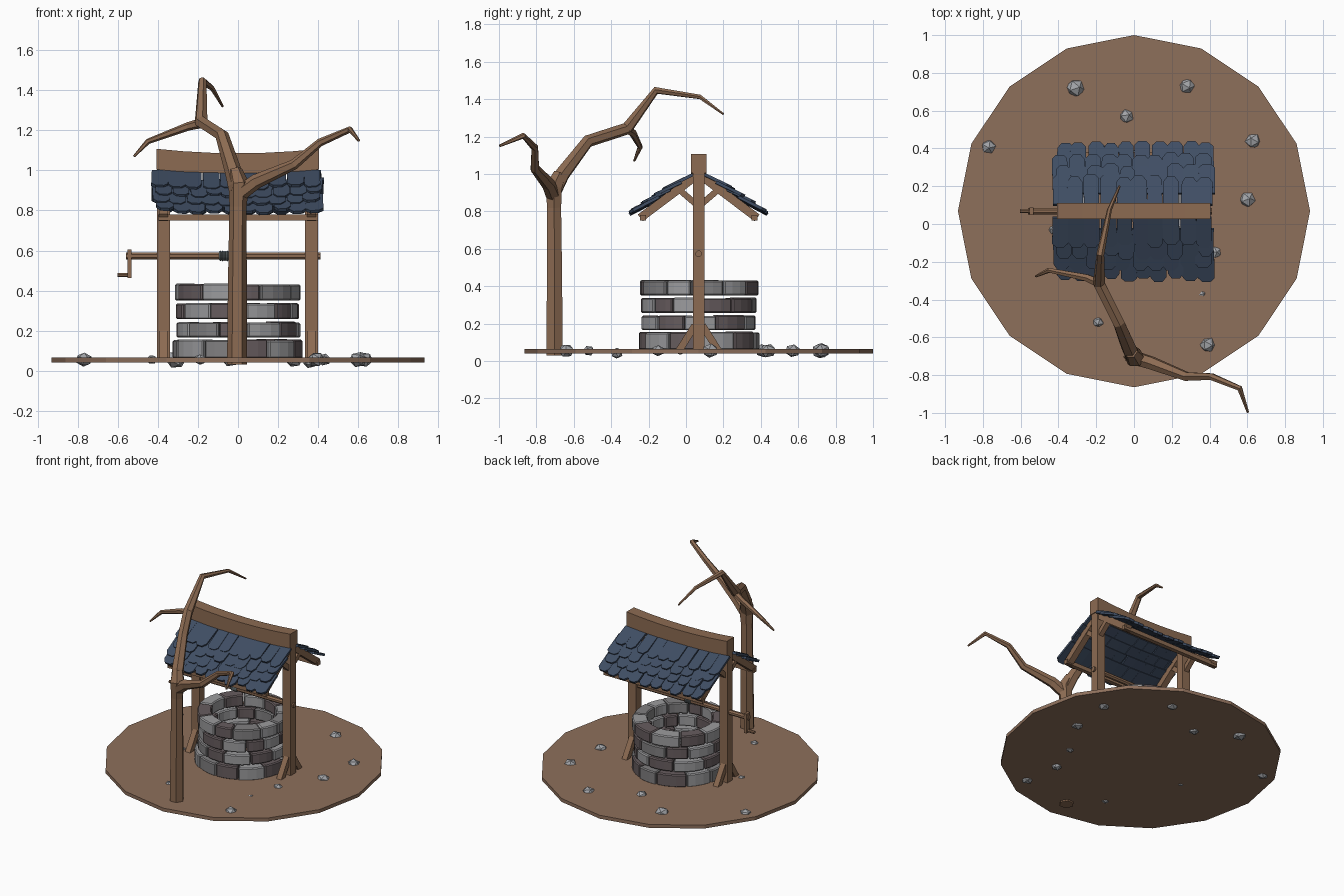
import bpy, bmesh, math, random
from mathutils import Vector, Matrix, Euler

if "Cube" in bpy.data.objects:
    bpy.data.objects.remove(bpy.data.objects["Cube"])

random.seed(4)
CY = 0.068          # y of the well, roof and ground centre
GROUND = 0.065      # top of the ground disc


def material(name, rgb):
    m = bpy.data.materials.new(name)
    m.diffuse_color = (*rgb, 1)
    m.use_nodes = True
    m.node_tree.nodes["Principled BSDF"].inputs["Base Color"].default_value = m.diffuse_color
    return m


EARTH = material("earth", (0.27, 0.16, 0.105))
WOOD = material("wood", (0.262, 0.146, 0.084))
SLATE = material("slate_blue", (0.050, 0.075, 0.125))
STONE = material("light_stone", (0.36, 0.37, 0.39))
BRICK_LIGHT = material("light_brick", (0.33, 0.33, 0.34))
BRICK_MID = material("mid_brick", (0.22, 0.215, 0.22))
BRICK_DARK = material("dark_brick", (0.135, 0.108, 0.113))
ROPE = material("rope", (0.13, 0.16, 0.165))


def finish(name, bm, *mats):
    bmesh.ops.recalc_face_normals(bm, faces=bm.faces)
    me = bpy.data.meshes.new(name)
    bm.to_mesh(me)
    bm.free()
    ob = bpy.data.objects.new(name, me)
    bpy.context.collection.objects.link(ob)
    for m in mats:
        me.materials.append(m)
    return ob


def beam(name, a, b, w, h, mat=WOOD):
    """Rectangular timber from a to b; w is measured along x where possible."""
    a, b = Vector(a), Vector(b)
    d = (b - a).normalized()
    s = Vector((1, 0, 0)) if abs(d.x) < 0.9 else Vector((0, 1, 0))
    n = d.cross(s)
    m = Matrix((s * w, n * h, b - a)).transposed().to_4x4()
    m.translation = (a + b) / 2
    bm = bmesh.new()
    bmesh.ops.create_cube(bm, size=1, matrix=m)
    return finish(name, bm, mat)


def tube(name, pts, radii, sides=6, mat=WOOD):
    """Faceted tapering tube along a path."""
    pts = [Vector(p) for p in pts]
    bm = bmesh.new()
    rings, side = [], None
    for i, p in enumerate(pts):
        t = Vector()
        if i:
            t += (p - pts[i - 1]).normalized()
        if i < len(pts) - 1:
            t += (pts[i + 1] - p).normalized()
        t.normalize()
        side = side or (Vector((0, 1, 0)) if abs(t.y) < 0.8 else Vector((1, 0, 0)))
        side = (side - t * side.dot(t)).normalized()
        up = t.cross(side)
        ring = []
        for k in range(sides):
            a = math.tau * (k + 0.5) / sides
            ring.append(bm.verts.new(p + radii[i] * (side * math.cos(a) + up * math.sin(a))))
        rings.append(ring)
    for r0, r1 in zip(rings, rings[1:]):
        for k in range(sides):
            j = (k + 1) % sides
            bm.faces.new((r0[k], r0[j], r1[j], r1[k]))
    bm.faces.new(rings[0])
    bm.faces.new(rings[-1])
    return finish(name, bm, mat)


def prism(bm, pts, offset):
    """Add a polygon extruded by offset."""
    lo = [bm.verts.new(p) for p in pts]
    hi = [bm.verts.new(Vector(p) + Vector(offset)) for p in pts]
    bm.faces.new(lo)
    bm.faces.new(hi)
    n = len(pts)
    for i in range(n):
        bm.faces.new((lo[i], lo[(i + 1) % n], hi[(i + 1) % n], hi[i]))


# Ground disc
bm = bmesh.new()
bmesh.ops.create_cone(bm, cap_ends=True, segments=16, radius1=0.932, radius2=0.932, depth=0.025,
                      matrix=Matrix.Translation((0, CY, GROUND - 0.0125)))
finish("ground_disc", bm, EARTH)

# Loose stones: x, y, radius
stones = [(-.31, .72, .05), (.28, .73, .043), (-.04, .57, .04), (.63, .44, .043), (-.77, .41, .04),
          (.60, .13, .044), (-.43, -.03, .026), (.43, -.15, .034), (.36, -.37, .034),
          (-.19, -.52, .031), (.39, -.64, .043)]
bm = bmesh.new()
for x, y, r in stones:
    z = 0.042 if x == .36 else 0.055
    rot = Euler([random.uniform(0, 6) for _ in range(3)]).to_matrix().to_4x4()
    bmesh.ops.create_icosphere(bm, subdivisions=1, radius=r,
                               matrix=Matrix.Translation((x, y, z)) @ Matrix.Diagonal((1.05, 1, .9, 1)) @ rot)
finish("loose_stones", bm, STONE)

# Well wall: four courses of curved bricks with gaps
courses = [(0.06, 0.155, .325), (0.165, 0.243, .308), (0.257, 0.338, .306), (0.35, 0.433, .316)]
bm = bmesh.new()
for row, (z0, z1, radius) in enumerate(courses):
    widths = [random.uniform(0.75, 1.3) for _ in range(11)]
    scale = math.tau / sum(widths)
    a = row * 0.31
    last = -1
    for w in widths:
        a0, a1 = a + 0.008, a + w * scale - 0.008
        a = a + w * scale
        ro = radius + random.uniform(-0.006, 0.006)
        ri = 0.222 + random.uniform(-0.006, 0.006)
        arc = [a0 + (a1 - a0) * k / 3 for k in range(4)]
        outline = [(ro * math.cos(t), CY + ro * math.sin(t), z0) for t in arc]
        outline += [(ri * math.cos(t), CY + ri * math.sin(t), z0) for t in reversed(arc)]
        start = len(bm.faces)
        prism(bm, outline, (0, 0, z1 - z0 + random.uniform(-0.004, 0.002)))
        bm.faces.ensure_lookup_table()
        last = random.choice([c for c in (0, 0, 1, 2, 2) if c != last])
        for f in bm.faces[start:]:
            f.material_index = last
well = finish("well_wall", bm, BRICK_LIGHT, BRICK_MID, BRICK_DARK)
bev = well.modifiers.new("worn_edges", "BEVEL")
bev.width, bev.segments, bev.limit_method, bev.angle_limit = 0.007, 1, "ANGLE", 0.6

# Timber frame: posts, foot braces, rafters and roof braces
for px, tag in ((-0.372, "left"), (0.368, "right")):
    beam(f"{tag}_post", (px, CY, 0.055), (px, CY, 1.03), 0.065, 0.06)
    for s, face in ((-1, "front"), (1, "back")):
        beam(f"{tag}_{face}_foot_brace", (px, CY + s * .105, .055), (px, CY + s * .02, .19), .04, .038)
        beam(f"{tag}_{face}_rafter", (px, CY, 1.0), (px, CY + s * .312, .765), .045, .045)
        beam(f"{tag}_{face}_roof_brace", (px, CY + s * .01, .835), (px, CY + s * .115, .925), .035, .033)
for s, face in ((-1, "front"), (1, "back")):
    beam(f"{face}_eave_beam", (-.4, CY + s * .298, .765), (.4, CY + s * .298, .765), .03, .03)

# Sagging ridge beam
bm = bmesh.new()
xs = [-.408 + .8130 * k / 6 for k in range(7)]
sag = lambda x: -0.022 * max(0, 1 - (x / .408) ** 2)
prism(bm, [(x, CY - .042, 1.108 + sag(x)) for x in xs]
      + [(x, CY - .042, 1.005 + sag(x)) for x in reversed(xs)], (0, .084, 0))
finish("ridge_beam", bm, WOOD)

# Shingles: clipped-corner tiles in overlapping rows
SLOPE = 0.66
for s, face in ((-1, "front"), (1, "back")):
    bm = bmesh.new()
    for row in range(4):
        tip = .178 + .06 * row
        top = max(.02, tip - .15)
        count = 10
        for k in range(count):
            w = .084
            x = -.425 + w * (k + .5) + (.012 if row % 2 else -.006) + random.uniform(-.005, .005)
            t = tip + random.uniform(-.010, .010)
            h = w / 2 + random.uniform(-.003, .002)
            c = .022 + random.uniform(-.005, .005)
            skew = random.uniform(-.006, .006)
            lift = .022 + random.uniform(-.004, .006)
            shape = [(-h, top), (h, top), (h + skew, t - c), (h * .5 + skew, t),
                     (-h * .5 + skew, t), (-h + skew, t - c)]
            pts = []
            for u, d in shape:
                z = 1.008 - SLOPE * d + lift * (d - top) / (t - top) + sag(x + u) * .6
                pts.append((x + u, CY + s * d, z))
            prism(bm, pts, (0, s * .009, .014))
    finish(f"{face}_shingles", bm, SLATE)

# Windlass: axle, rope coil and crank
AZ = 0.573
tube("axle", [(-.56, CY, AZ), (.412, CY, AZ)], [.018] * 2, 8)
for k in range(4):
    x = -.088 + .0115 * k
    tube(f"rope_coil_{k + 1}", [(x - .006, CY, AZ), (x, CY, AZ), (x + .006, CY, AZ)], [.021, .027, .021], 10, ROPE)
beam("crank_arm", (-.543, CY, .463), (-.543, CY, .605), .02, .04)
tube("crank_handle", [(-.603, CY, .477), (-.54, CY, .477)], [.011] * 2, 8)

# Bare tree
tube("tree_trunk", [(-.005, -.703, .03), (-.003, -.703, .45), (0, -.705, .82), (.005, -.708, .93), (-.015, -.675, 1.0)],
     [.05, .047, .043, .052, .036])
tube("back_branch", [(0, -.71, .9), (-.025, -.66, 1.0), (-.08, -.525, 1.175), (-.185, -.315, 1.243),
                     (-.178, -.16, 1.447), (-.13, .075, 1.412), (-.077, .2, 1.32)],
     [.045, .042, .034, .034, .021, .013, .006])
tube("side_twig", [(-.17, -.32, 1.24), (-.25, -.285, 1.22), (-.45, -.245, 1.145), (-.52, -.277, 1.07)],
     [.026, .021, .014, .006])
tube("right_branch", [(-.01, -.705, .87), (.09, -.735, .945), (.28, -.808, 1.03), (.41, -.808, 1.14),
                      (.56, -.87, 1.205), (.603, -.997, 1.15)],
     [.04, .037, .026, .02, .016, .007])
